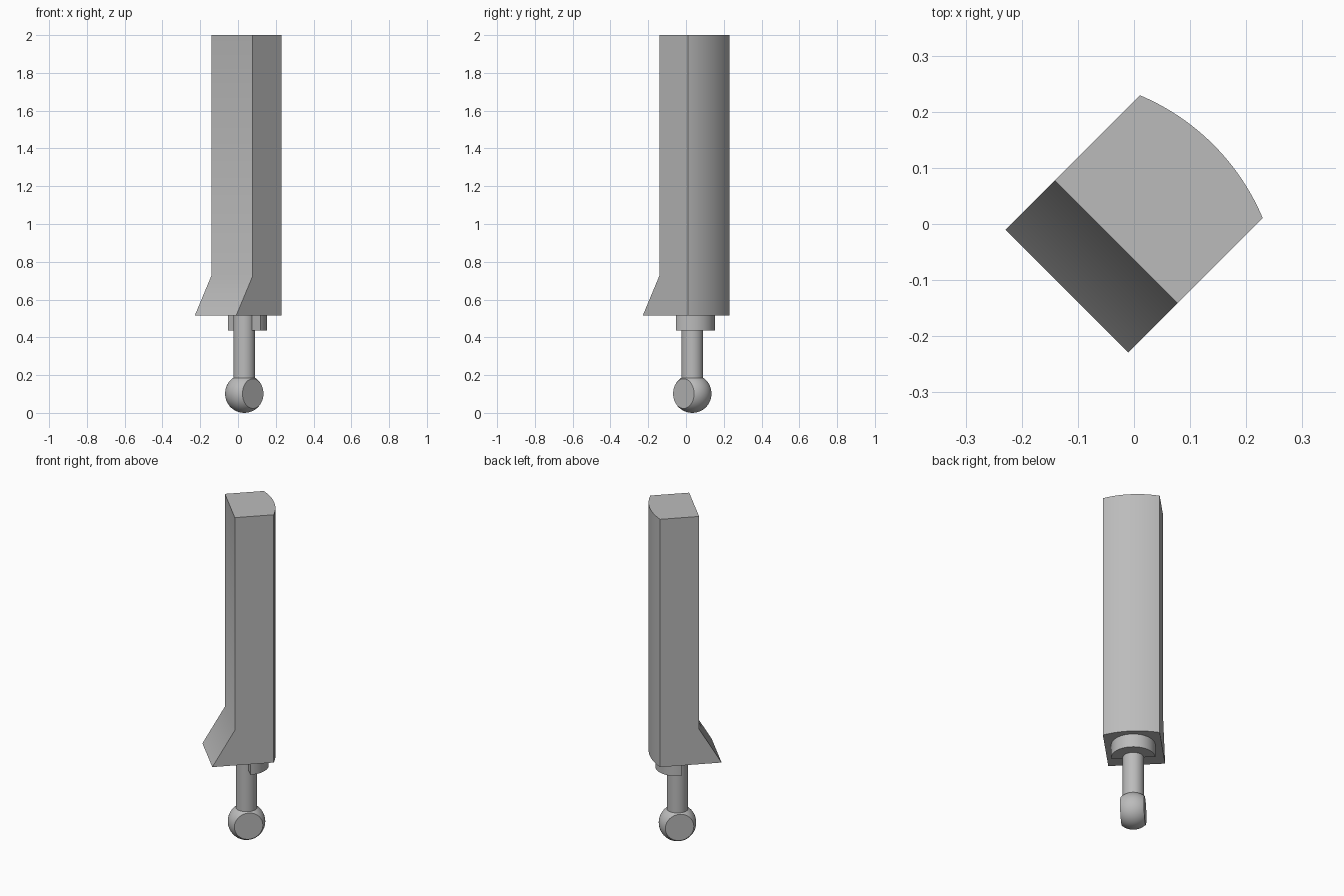
import bpy, bmesh, math
from mathutils import Matrix

cube = bpy.data.objects.get("Cube")
if cube:
    bpy.data.objects.remove(cube, do_unlink=True)

grey = bpy.data.materials.new("plain grey")
grey.use_nodes = True
colour = (0.5, 0.5, 0.5, 1)
grey.diffuse_color = colour
grey.node_tree.nodes["Principled BSDF"].inputs["Base Color"].default_value = colour

TURN = Matrix.Rotation(math.radians(45), 4, "Z")
AXIS_X = 0.047  # pin axis, measured along the part's own depth


def finish(name, bm):
    """Turn the part to the diagonal and smooth its gentle edges."""
    bmesh.ops.recalc_face_normals(bm, faces=bm.faces)
    bm.transform(TURN)
    mesh = bpy.data.meshes.new(name)
    bm.to_mesh(mesh)
    bm.free()
    mesh.materials.append(grey)
    obj = bpy.data.objects.new(name, mesh)
    bpy.context.collection.objects.link(obj)
    bpy.ops.object.select_all(action="DESELECT")
    obj.select_set(True)
    bpy.context.view_layer.objects.active = obj
    bpy.ops.object.shade_smooth_by_angle(angle=math.radians(35))


def loft(name, sections):
    """Join equal outlines, given as (points, height), and cap both ends."""
    bm = bmesh.new()
    rings = [[bm.verts.new((x, y, z)) for x, y in pts] for pts, z in sections]
    for low, high in zip(rings, rings[1:]):
        for i in range(len(low)):
            j = (i + 1) % len(low)
            bm.faces.new((low[i], low[j], high[j], high[i]))
    bm.faces.new(rings[0])
    bm.faces.new(rings[-1])
    finish(name, bm)


def arc(cx, radius, half_angle, steps):
    angles = [half_angle * (2 * i / steps - 1) for i in range(steps + 1)]
    return [(cx + radius * math.cos(a), radius * math.sin(a)) for a in angles]


# Tall body with a rounded back and a flared front foot
HALF_WIDTH, RADIUS = 0.155, 0.41
back = arc(0.2 - RADIUS, RADIUS, math.asin(HALF_WIDTH / RADIUS), 24)


def outline(front):
    return back + [(front, HALF_WIDTH), (front, -HALF_WIDTH)]


loft("body", [(outline(-0.169), 0.515), (outline(-0.045), 0.725),
              (outline(-0.045), 2.0)])

# Half-round collar under the body
half_disc = arc(AXIS_X, 0.12, math.pi / 2, 32)
loft("collar", [(half_disc, 0.435), (half_disc, 0.515)])

# Round pin
circle = arc(AXIS_X, 0.058, math.pi, 48)[:-1]
loft("pin", [(circle, 0.15), (circle, 0.515)])

# Ball end with two flat sides
ball = bmesh.new()
bmesh.ops.create_uvsphere(ball, u_segments=48, v_segments=32, radius=0.102)
for side in (1, -1):
    cut = bmesh.ops.bisect_plane(
        ball, geom=ball.verts[:] + ball.edges[:] + ball.faces[:],
        plane_co=(0, 0, side * 0.065), plane_no=(0, 0, side), clear_outer=True)
    rim = [e for e in cut["geom_cut"] if isinstance(e, bmesh.types.BMEdge)]
    bmesh.ops.contextual_create(ball, geom=rim)
ball.transform(Matrix.Translation((AXIS_X, 0, 0.102)) @ Matrix.Rotation(math.pi / 2, 4, "X"))
finish("ball_end", ball)
